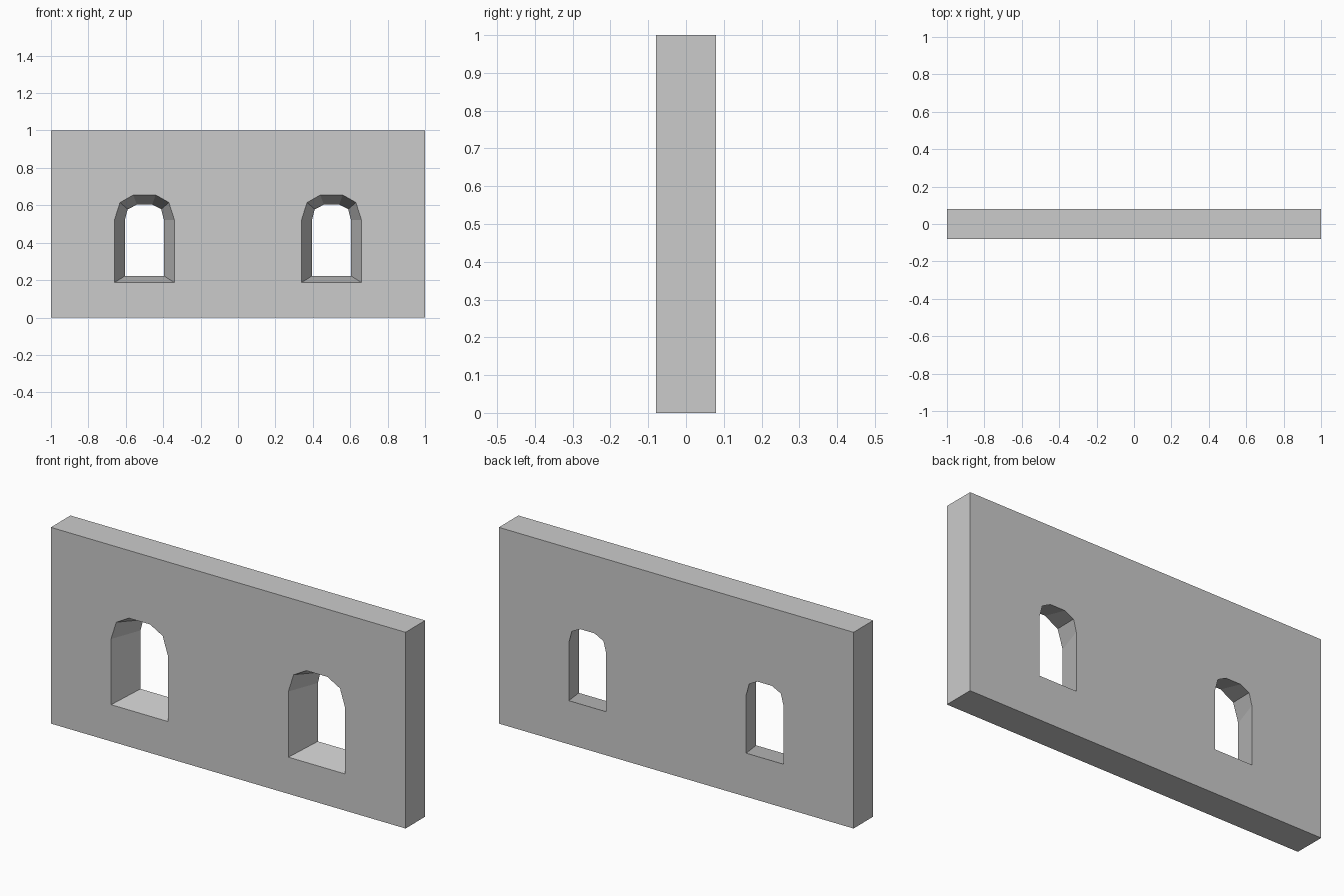
import bpy, bmesh

if "Cube" in bpy.data.objects:
    bpy.data.objects.remove(bpy.data.objects["Cube"])

HALF_DEPTH = 0.079
# right half of the arched opening (x offset, z), bottom to top
FRONT = [(0.16, 0.187), (0.16, 0.522), (0.131, 0.615), (0.06, 0.655)]
BACK = [(0.105, 0.222), (0.105, 0.52), (0.089, 0.579), (0.041, 0.604)]
EXTRA = 0.25  # cutter overshoot, as a fraction of the wall depth


def arch_ring(bm, cx, t):
    """Arch outline at depth t (0 = front face, 1 = back face)."""
    half = [(a[0] + (b[0] - a[0]) * t, a[1] + (b[1] - a[1]) * t)
            for a, b in zip(FRONT, BACK)]
    outline = half + [(-x, z) for x, z in reversed(half)]
    y = -HALF_DEPTH + 2 * HALF_DEPTH * t
    return [bm.verts.new((cx + x, y, z)) for x, z in outline]


# wall slab
bpy.ops.mesh.primitive_cube_add(size=1, location=(0, 0, 0.5))
wall = bpy.context.object
wall.name = "wall"
wall.scale = (2, 2 * HALF_DEPTH, 1)
bpy.ops.object.transform_apply(location=True, rotation=False, scale=True)

# splayed window cutters, narrowing towards the back
bm = bmesh.new()
for cx in (-0.5, 0.5):
    a = arch_ring(bm, cx, -EXTRA)
    b = arch_ring(bm, cx, 1 + EXTRA)
    bm.faces.new(a)
    bm.faces.new(b[::-1])
    for i in range(len(a)):
        j = (i + 1) % len(a)
        bm.faces.new((a[j], a[i], b[i], b[j]))
bmesh.ops.recalc_face_normals(bm, faces=bm.faces)
mesh = bpy.data.meshes.new("window_cutter")
bm.to_mesh(mesh)
bm.free()
cutter = bpy.data.objects.new("window_cutter", mesh)
bpy.context.collection.objects.link(cutter)
cutter.hide_render = True
cutter.display_type = 'WIRE'

# cut the windows
mod = wall.modifiers.new("windows", 'BOOLEAN')
mod.operation = 'DIFFERENCE'
mod.solver = 'EXACT'
mod.object = cutter
